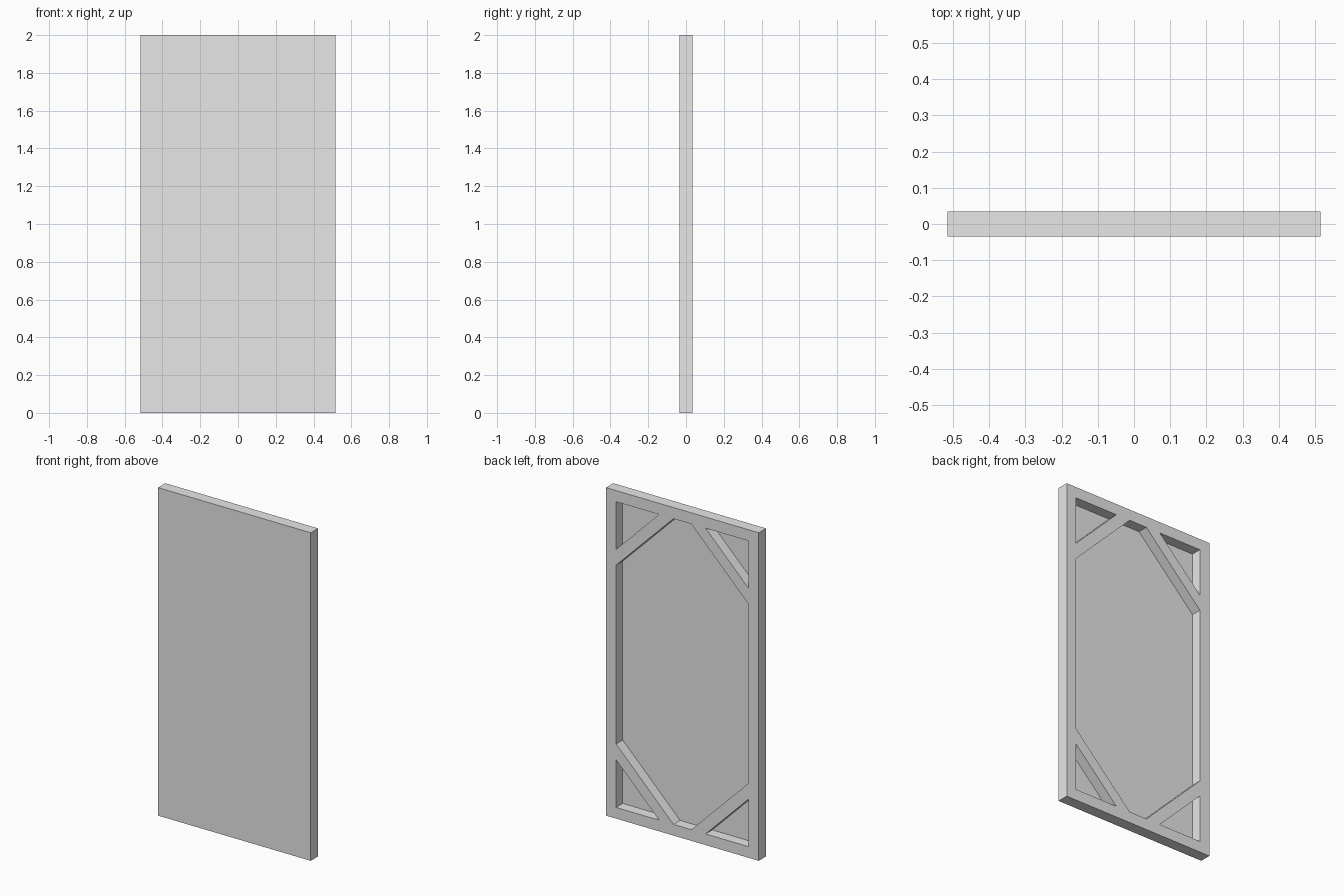
import bpy
import bmesh

cube = bpy.data.objects.get("Cube")
if cube:
    bpy.data.objects.remove(cube, do_unlink=True)

W, H = 0.515, 2.0            # half width, height
FRONT, BACK = -0.035, 0.035
SKIN = 0.006                 # panel thickness
RAIL = 0.068                 # width of frame timbers
OUTER, INNER = 0.29, 0.387   # brace edges, measured from the inner corner

grey = bpy.data.materials.new("light_grey")
grey.use_nodes = True
colour = (0.8, 0.8, 0.8, 1.0)
grey.diffuse_color = colour
grey.node_tree.nodes["Principled BSDF"].inputs["Base Color"].default_value = colour


def slab(name, outline, y0, y1):
    """Extrude an (x, z) outline from y0 to y1."""
    bm = bmesh.new()
    face = bm.faces.new([bm.verts.new((x, y0, z)) for x, z in outline])
    new = bmesh.ops.extrude_face_region(bm, geom=[face])["geom"]
    verts = [v for v in new if isinstance(v, bmesh.types.BMVert)]
    bmesh.ops.translate(bm, verts=verts, vec=(0, y1 - y0, 0))
    bmesh.ops.recalc_face_normals(bm, faces=bm.faces)
    mesh = bpy.data.meshes.new(name)
    bm.to_mesh(mesh)
    bm.free()
    mesh.materials.append(grey)
    obj = bpy.data.objects.new(name, mesh)
    bpy.context.collection.objects.link(obj)
    return obj


def rect(x0, x1, z0, z1):
    return [(x0, z0), (x1, z0), (x1, z1), (x0, z1)]


# Front panel
slab("front_panel", rect(-W, W, 0, H), FRONT, FRONT + SKIN)

# Frame: full-width rails with stiles between them
ix = W - RAIL
y0 = FRONT + SKIN
slab("bottom_rail", rect(-W, W, 0, RAIL), y0, BACK)
slab("top_rail", rect(-W, W, H - RAIL, H), y0, BACK)
slab("left_stile", rect(ix, W, RAIL, H - RAIL), y0, BACK)
slab("right_stile", rect(-W, -ix, RAIL, H - RAIL), y0, BACK)

# Diagonal corner braces, mitred against rails and stiles
for side, sx in (("left", 1), ("right", -1)):
    for level, cz, sz in (("bottom", RAIL, 1), ("top", H - RAIL, -1)):
        cx = sx * ix
        slab(f"{level}_{side}_brace",
             [(cx - sx * OUTER, cz), (cx - sx * INNER, cz),
              (cx, cz + sz * INNER), (cx, cz + sz * OUTER)], y0, BACK)
